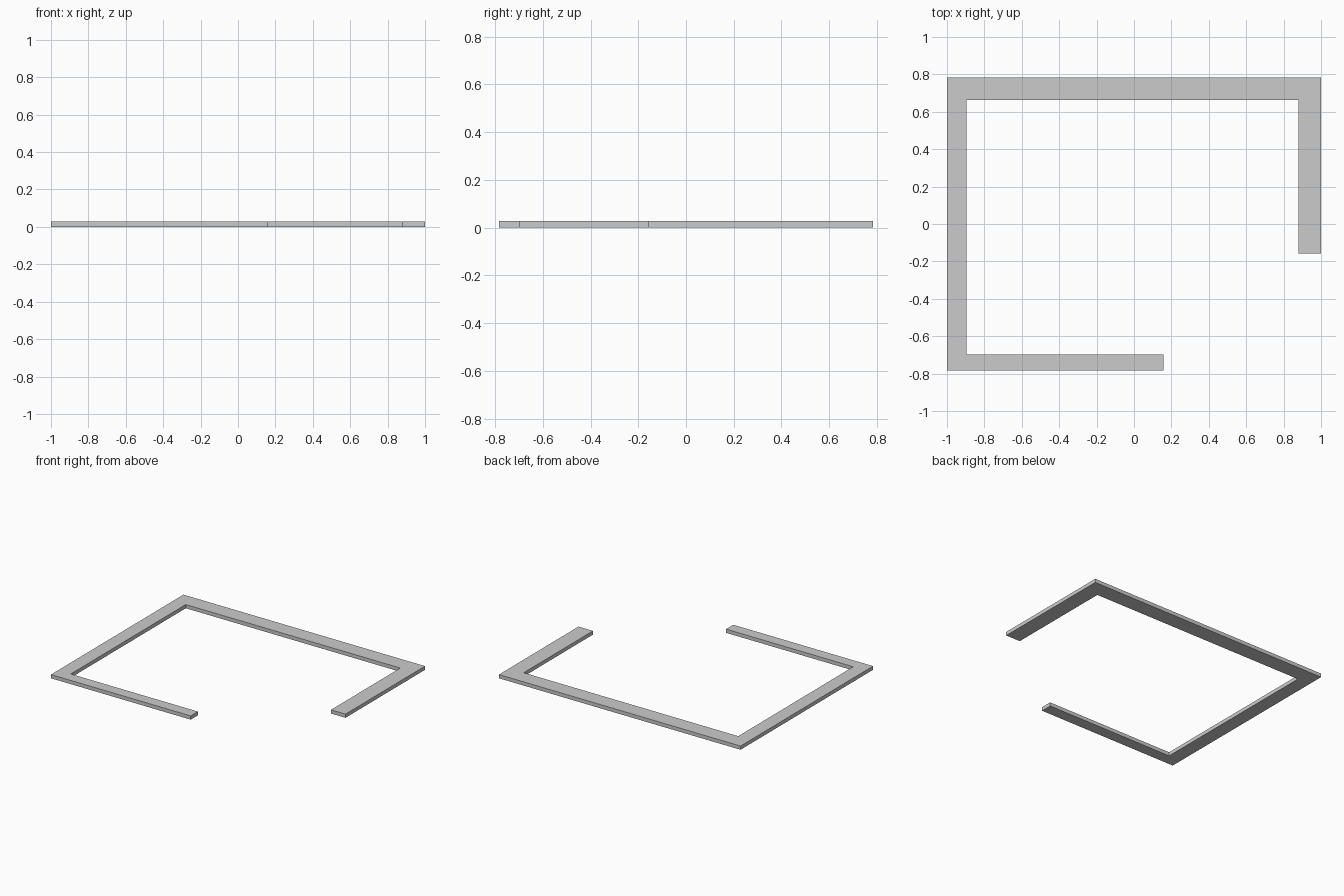
import bpy, bmesh

if "Cube" in bpy.data.objects:
    bpy.data.objects.remove(bpy.data.objects["Cube"])

HEIGHT = 0.028

# Open rectangular band seen from above, counter-clockwise
outline = [
    (-1.0, 0.783), (-1.0, -0.783), (0.157, -0.783), (0.157, -0.698),
    (-0.896, -0.698), (-0.896, 0.662), (0.88, 0.662), (0.88, -0.157),
    (1.0, -0.157), (1.0, 0.783),
]

# Flat profile extruded upward into a solid slab
bm = bmesh.new()
face = bm.faces.new([bm.verts.new((x, y, 0)) for x, y in outline])
extruded = bmesh.ops.extrude_face_region(bm, geom=[face], use_keep_orig=True)
top = [v for v in extruded["geom"] if isinstance(v, bmesh.types.BMVert)]
bmesh.ops.translate(bm, verts=top, vec=(0, 0, HEIGHT))
bmesh.ops.recalc_face_normals(bm, faces=bm.faces)

mesh = bpy.data.meshes.new("open_frame")
bm.to_mesh(mesh)
bm.free()
bpy.context.collection.objects.link(bpy.data.objects.new("open_frame", mesh))
